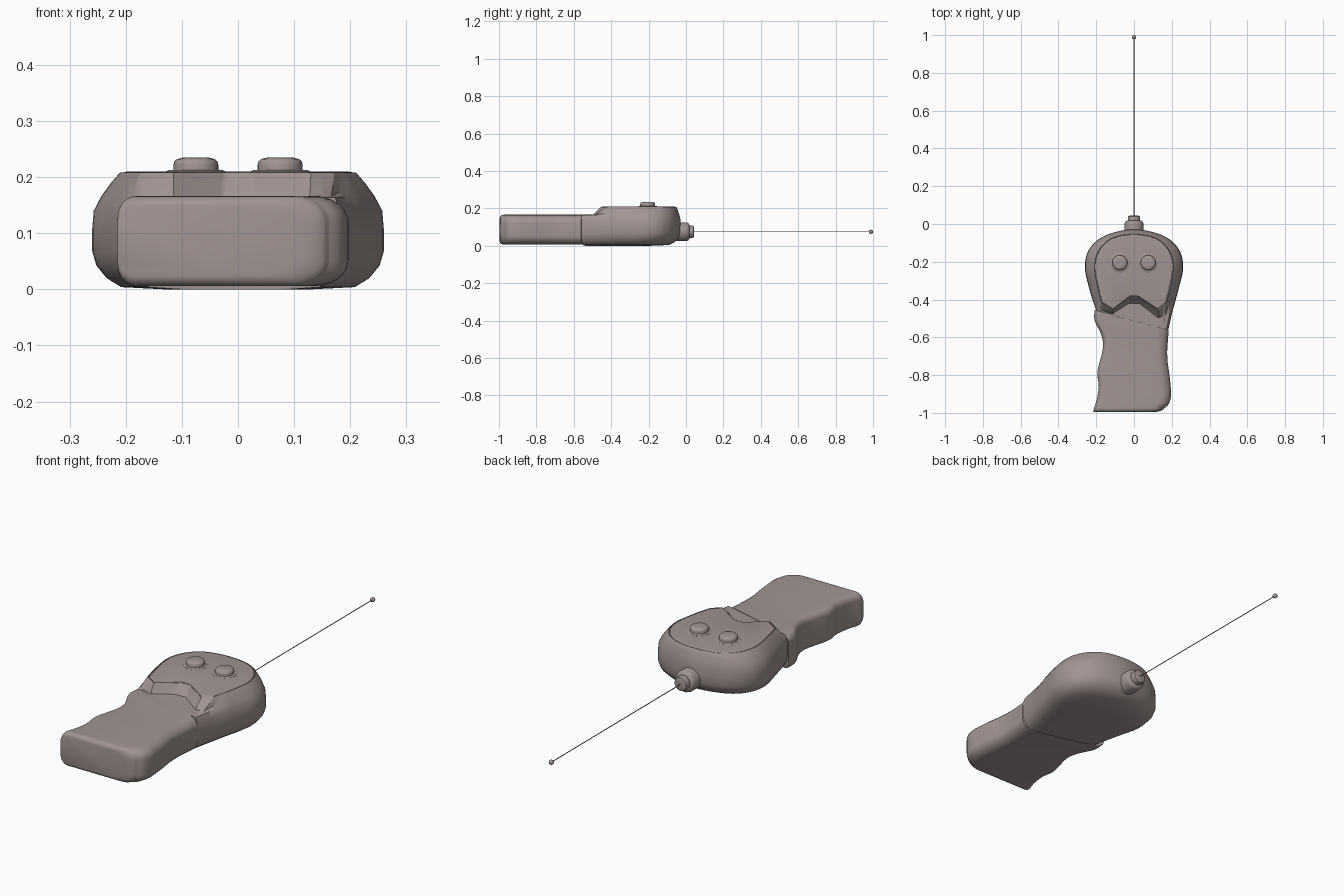
import bpy, bmesh, math
from mathutils import Vector, Matrix

if "Cube" in bpy.data.objects:
    bpy.data.objects.remove(bpy.data.objects["Cube"])

plastic = bpy.data.materials.new("plastic")
plastic.diffuse_color = (.36, .30, .29, 1)
plastic.use_nodes = True
plastic.node_tree.nodes["Principled BSDF"].inputs["Base Color"].default_value = plastic.diffuse_color


def spline(pts, sub, closed, corners=()):
    """Catmull-Rom smoothing of a control polygon; corner indices stay sharp."""
    pts = [Vector(p) for p in pts]
    n = len(pts)
    get = (lambda i: pts[i % n]) if closed else (lambda i: pts[max(0, min(n - 1, i))])

    def tangent(i):
        return (get(i + 1) - get(i - 1)) * (.0 if i % n in corners else .5)

    out = []
    for i in range(n if closed else n - 1):
        b, c, m0, m1 = get(i), get(i + 1), tangent(i), tangent(i + 1)
        for s in range(sub):
            t = s / sub
            h = t * t * (3 - 2 * t)
            out.append(b * (1 - h) + c * h + m0 * (t * (1 - t) ** 2) - m1 * (t * t * (1 - t)))
    if not closed:
        out.append(pts[-1])
    return out


def loft(name, rings, angle=40):
    """Skin a stack of equal closed rings and cap both ends."""
    bm = bmesh.new()
    vs = [[bm.verts.new(p) for p in r] for r in rings]
    n = len(vs[0])
    for a, b in zip(vs, vs[1:]):
        for i in range(n):
            j = (i + 1) % n
            bm.faces.new((a[i], a[j], b[j], b[i]))
    bm.faces.new(vs[0][::-1])
    bm.faces.new(vs[-1])
    bmesh.ops.recalc_face_normals(bm, faces=bm.faces[:])
    me = bpy.data.meshes.new(name)
    bm.to_mesh(me)
    bm.free()
    me.materials.append(plastic)
    ob = bpy.data.objects.new(name, me)
    bpy.context.collection.objects.link(ob)
    bpy.context.view_layer.objects.active = ob
    ob.select_set(True)
    bpy.ops.object.shade_smooth_by_angle(angle=math.radians(angle))
    ob.select_set(False)
    return ob


def lathe(name, profile, loc, along_y=False, n=32):
    """Turned part from (radius, height) pairs."""
    rot = Matrix.Rotation(-math.pi / 2, 3, 'X') if along_y else Matrix.Identity(3)
    rings = [[rot @ Vector((r * math.cos(2 * math.pi * i / n), r * math.sin(2 * math.pi * i / n), h))
              + Vector(loc) for i in range(n)] for r, h in profile]
    return loft(name, rings)


# Head outlines: six points along the slanted neck seam, then round the nose
seam = [(.182, -.56), (.13, -.548), (.025, -.521), (-.025, -.508), (-.115, -.484), (-.2, -.46)]
foot = [(.166, -.485), (.128, -.497), (.027, -.42), (-.027, -.42), (-.115, -.476), (-.188, -.452)]
notch = [(.172, -.425), (.13, -.458), (.022, -.387), (-.022, -.387), (-.115, -.458), (-.175, -.42)]
side = [(-.232, -.36), (-.26, -.23), (-.235, -.13), (-.15, -.06)]
side_top = [(-.195, -.34), (-.213, -.22), (-.185, -.13), (-.115, -.07)]


def nose(pts, tip):
    return pts + [tip] + [(-x, y) for x, y in pts[::-1]]


outer = seam + nose(side, (0, -.028)) + [(.202, -.47)]
top = notch + nose(side_top, (0, -.05)) + [(.183, -.385)]


def belly(k, z):
    neck = [(x * k, -.514 + (y + .514) * k, z) for x, y in seam]
    return neck + [(x * k, -.35 + (y + .35) * k if y > -.35 else y, z) for x, y in outer[6:]]


def shoulder(t, z, neck, neck_z):
    mixed = [(a[0] + (b[0] - a[0]) * t, a[1] + (b[1] - a[1]) * t, z) for a, b in zip(outer, top)]
    x, y, _ = mixed[-1]
    return [(u, v, neck_z) for u, v in neck] + mixed[6:-1] + [(x, y, (z + neck_z) / 2)]


def plate(k, z):
    return [(x * k, -.25 + (y + .25) * k, z) for x, y in top]


def head_ring(c):
    return spline(c, 6, True, range(6))


neck_edge = [(x * .95, -.514 + (y + .514) * .95) for x, y in seam]
controls = [belly(.5, 0), belly(.8, .004), belly(.9, .02), belly(.97, .042), belly(1, .068), belly(1, .105),
            shoulder(.06, .14, seam, .14), shoulder(.35, .166, neck_edge, .164),
            shoulder(.72, .19, foot, .166), shoulder(1, .205, notch, .205),
            plate(.985, .208), plate(.972, .208), plate(.968, .2)]
loft("head_shell", [head_ring(c) for c in controls])

# Top panel sitting in the shell recess
loft("top_panel", [head_ring(plate(k, z)) for k, z in
                   ((.961, .19), (.961, .207), (.95, .2092), (.92, .21))])

# Grip: left and right edge points swept towards the butt, with finger grooves on the left
left = [(-.208, -.455), (-.209, -.51), (-.174, -.585), (-.165, -.66), (-.194, -.78),
        (-.187, -.85), (-.193, -.91), (-.203, -.95), (-.212, -.975)]
right = [(.184, -.562), (.18, -.61), (.176, -.67), (.178, -.73), (.188, -.80),
         (.194, -.86), (.196, -.91), (.184, -.953), (.16, -.975)]
rows = list(zip(spline(left, 4, False), spline(right, 4, False)))


def grip_ring(l, r, inset=0.0, right_inset=0.0):
    d = (r - l).normalized()
    r = r - d * right_inset
    lo, hi = .006 + inset, .166 - inset
    ring = []
    for start, base, s, rx, rz, z in ((0, r, -1, .06, .045, hi), (90, l, 1, .03, .03, hi),
                                      (180, l, 1, .03, .03, lo), (270, r, -1, .06, .045, lo)):
        zc = z - rz if z > .1 else z + rz
        for k in range(7):
            a = math.radians(start + 15 * k)
            p = base + d * (s * rx + rx * math.cos(a))
            ring.append((p.x, p.y, zc + rz * math.sin(a)))
    return ring


rings = [grip_ring(*rows[0], .004, .004)]
rings += [grip_ring(l + Vector((0, -.004 if i == 0 else 0)), r) for i, (l, r) in enumerate(rows)]
l, r = rows[-1]
for i in range(1, 7):  # rounded butt
    a = math.radians(14 * i)
    step = Vector((-.003 * math.sin(a), -.021 * math.sin(a)))
    rings.append(grip_ring(l + step, r + step, .02 * (1 - math.cos(a)), .06 * (1 - math.cos(a))))
loft("grip", rings, 50)

# Two push buttons with flat collars
for label, x in (("left", -.075), ("right", .075)):
    lathe(label + "_button_collar", [(.052, .2), (.052, .2105), (.048, .2125)], (x, -.205, 0))
    lathe(label + "_button", [(.04, .2), (.04, .222), (.0385, .228), (.034, .232), (.026, .2345),
                              (.015, .235)], (x, -.205, 0))

# Aerial: stepped socket, thin rod and ball tip
lathe("aerial_socket", [(.05, -.06), (.05, .002), (.047, .011), (.04, .017), (.033, .018),
                        (.033, .034), (.03, .041), (.023, .044), (.006, .044)], (0, 0, .075), True)
lathe("aerial_rod", [(.002, .03), (.002, .99)], (0, 0, .075), True, 10)
lathe("aerial_tip", [(max(.0005, .011 * math.sin(math.pi * i / 10)), -.011 * math.cos(math.pi * i / 10))
                     for i in range(11)], (0, .989, .075), True, 16)
